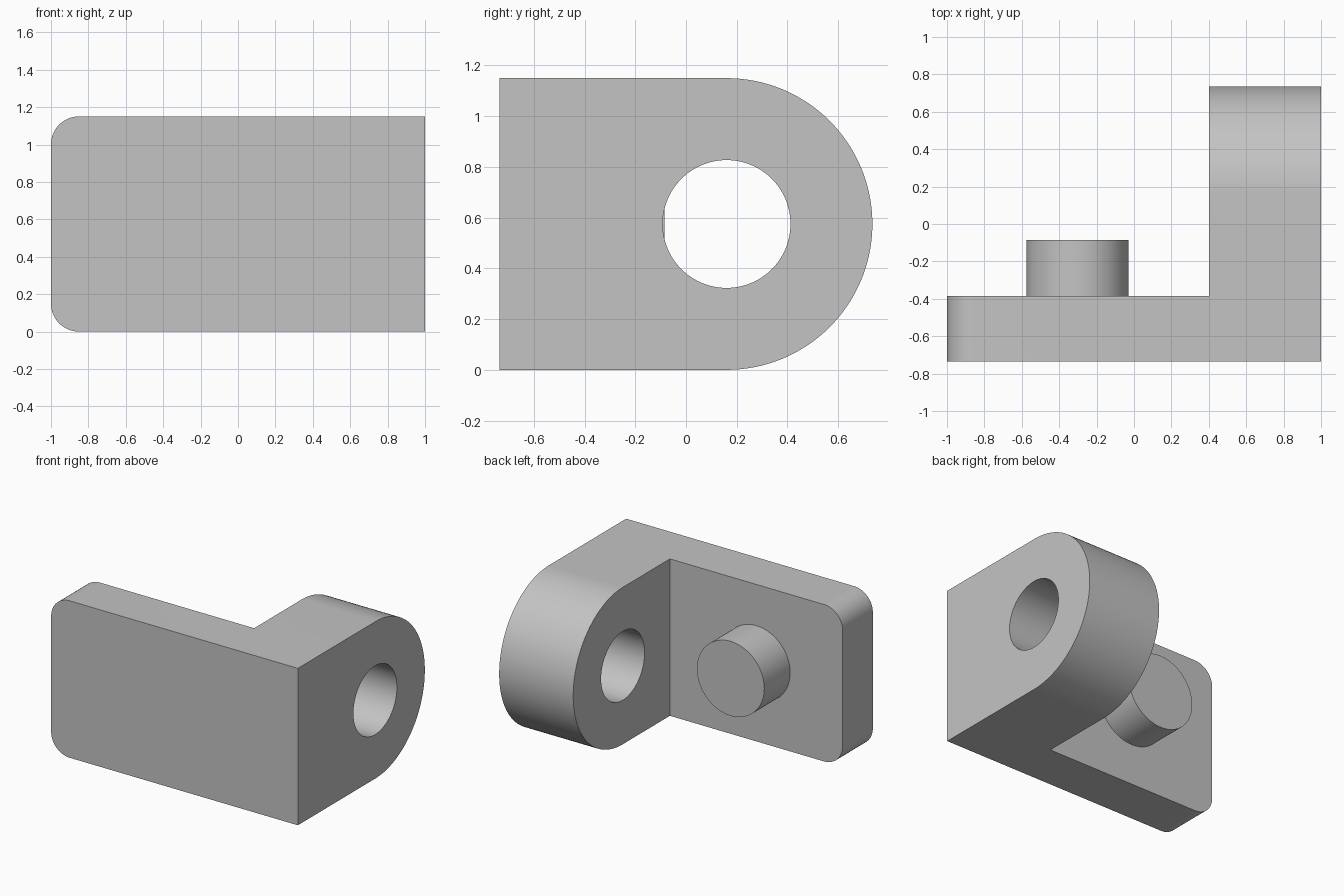
import bpy
import bmesh
from math import radians
from mathutils import Matrix

if "Cube" in bpy.data.objects:
    bpy.data.objects.remove(bpy.data.objects["Cube"], do_unlink=True)

HEIGHT = 1.15
MID = HEIGHT / 2
FRONT, BACK = -0.735, 0.735
PLATE_BACK = -0.385
ARM_INNER = 0.4

grey = bpy.data.materials.new("light grey")
grey.use_nodes = True
colour = (0.55, 0.55, 0.55, 1)
grey.diffuse_color = colour
grey.node_tree.nodes["Principled BSDF"].inputs["Base Color"].default_value = colour


def finish(name, bm):
    """Turn a bmesh into a named grey object."""
    bmesh.ops.recalc_face_normals(bm, faces=bm.faces)
    mesh = bpy.data.meshes.new(name)
    bm.to_mesh(mesh)
    bm.free()
    mesh.materials.append(grey)
    obj = bpy.data.objects.new(name, mesh)
    bpy.context.collection.objects.link(obj)
    return obj


def activate(obj):
    bpy.ops.object.select_all(action="DESELECT")
    obj.select_set(True)
    bpy.context.view_layer.objects.active = obj


def cylinder(name, radius, length, centre, axis):
    """Cylinder lying along the x or y axis."""
    bm = bmesh.new()
    turn = Matrix.Rotation(radians(90), 4, "Y" if axis == "x" else "X")
    bmesh.ops.create_cone(bm, cap_ends=True, segments=96, radius1=radius, radius2=radius,
                          depth=length, matrix=Matrix.Translation(centre) @ turn)
    return finish(name, bm)


def round_end(bm, axis, value, radius, segments):
    """Round the two horizontal edges at the end of a leg."""
    edges = [e for e in bm.edges
             if all(abs(v.co[axis] - value) < 1e-4 for v in e.verts)
             and abs(e.verts[0].co.z - e.verts[1].co.z) < 1e-4]
    bmesh.ops.bevel(bm, geom=edges, offset=radius, segments=segments,
                    profile=0.5, affect="EDGES", clamp_overlap=False)
    bmesh.ops.remove_doubles(bm, verts=bm.verts, dist=1e-4)


# L-shaped bracket: plate with rounded corners, arm with a half-round end
bm = bmesh.new()
outline = [(-1, FRONT), (1, FRONT), (1, BACK), (ARM_INNER, BACK),
           (ARM_INNER, PLATE_BACK), (-1, PLATE_BACK)]
base = bm.faces.new([bm.verts.new((x, y, 0)) for x, y in outline])
raised = bmesh.ops.extrude_face_region(bm, geom=[base])["geom"]
bmesh.ops.translate(bm, vec=(0, 0, HEIGHT),
                    verts=[g for g in raised if isinstance(g, bmesh.types.BMVert)])
round_end(bm, 0, -1, 0.15, 16)
round_end(bm, 1, BACK, MID - 1e-5, 48)
bracket = finish("bracket", bm)

# Hole through the arm
cutter = cylinder("hole_cutter", 0.252, 1, (0.7, BACK - MID, MID), "x")
cutter.hide_render = True
activate(bracket)
hole = bracket.modifiers.new("hole", "BOOLEAN")
hole.operation = "DIFFERENCE"
hole.solver = "EXACT"
hole.object = cutter
bpy.ops.object.modifier_apply(modifier=hole.name)
bpy.data.objects.remove(cutter, do_unlink=True)

# Round pin on the back of the plate, sunk slightly into it
sink, reach = 0.01, 0.3
pin = cylinder("pin", 0.273, reach + sink,
               (-0.302, PLATE_BACK + (reach - sink) / 2, MID), "y")

for obj in (bracket, pin):
    activate(obj)
    bpy.ops.object.shade_smooth_by_angle(angle=radians(30))
